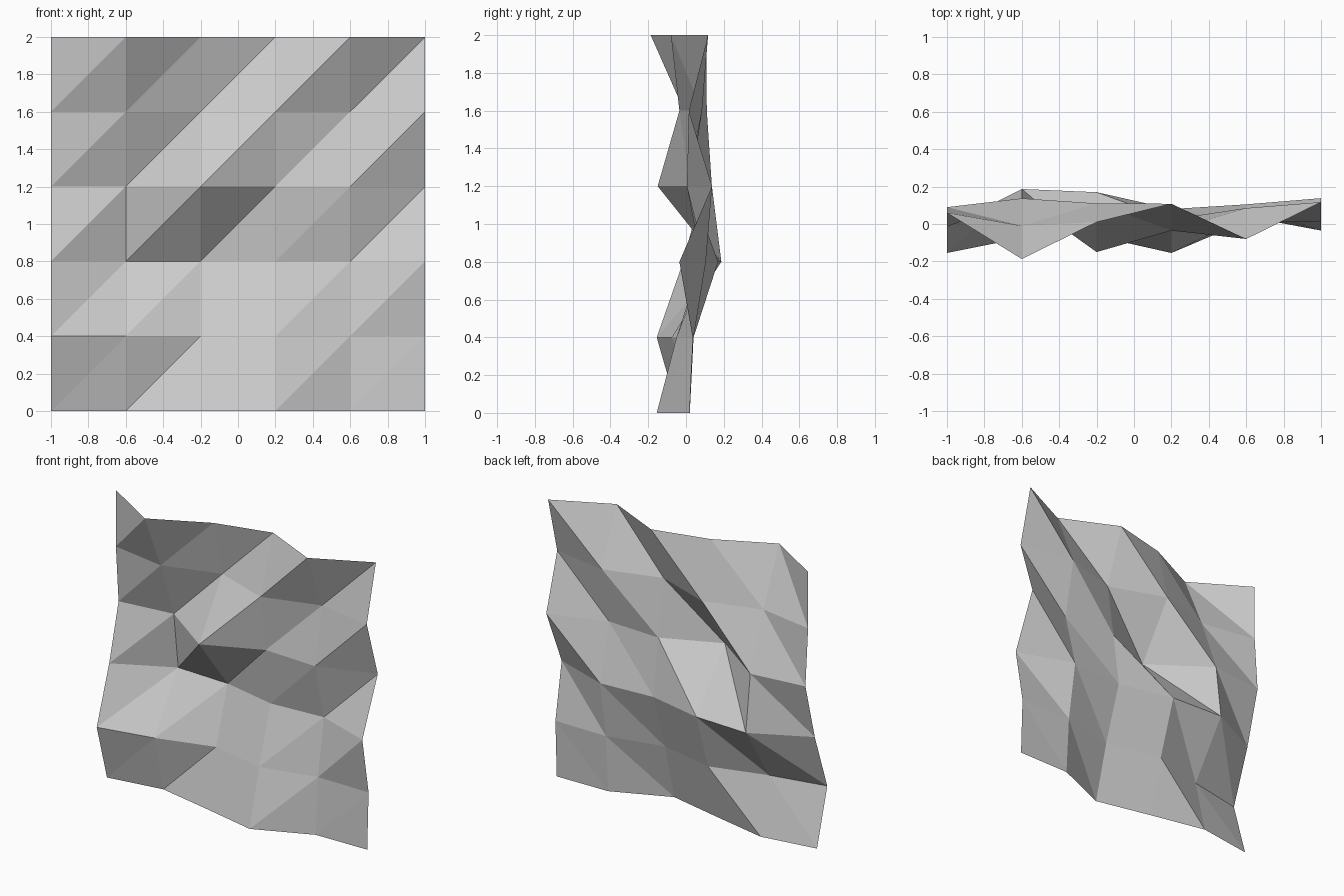
import bpy, bmesh

if "Cube" in bpy.data.objects:
    bpy.data.objects.remove(bpy.data.objects["Cube"])

# Depth (y) of the crumpled sheet in hundredths: rows bottom to top, columns left to right
DEPTH = [
    [-4, 2, -6.5, -15.5, 1.5, 2],
    [-15.5, -7.5, 4, -5, 4, 3.5],
    [-1.5, 18.7, 17, 8, 10.5, -3.5],
    [9, 13.7, -15, 2.5, 0.5, 13.8],
    [6, -1, 11, -3.5, 8.5, 1.5],
    [6, -18.7, 1, 10.8, -8, 11.7],
]
STEP = 0.4

# Faceted sheet: 5 x 5 cells, each split along its rising diagonal
bm = bmesh.new()
grid = [[bm.verts.new((-1 + c * STEP, d / 100, r * STEP)) for c, d in enumerate(row)]
        for r, row in enumerate(DEPTH)]
for r in range(5):
    for c in range(5):
        a, b = grid[r][c], grid[r][c + 1]
        d, e = grid[r + 1][c], grid[r + 1][c + 1]
        bm.faces.new((a, b, e))
        bm.faces.new((a, e, d))

mesh = bpy.data.meshes.new("crumpled_sheet")
bm.to_mesh(mesh)
bm.free()
sheet = bpy.data.objects.new("crumpled_sheet", mesh)
bpy.context.collection.objects.link(sheet)
